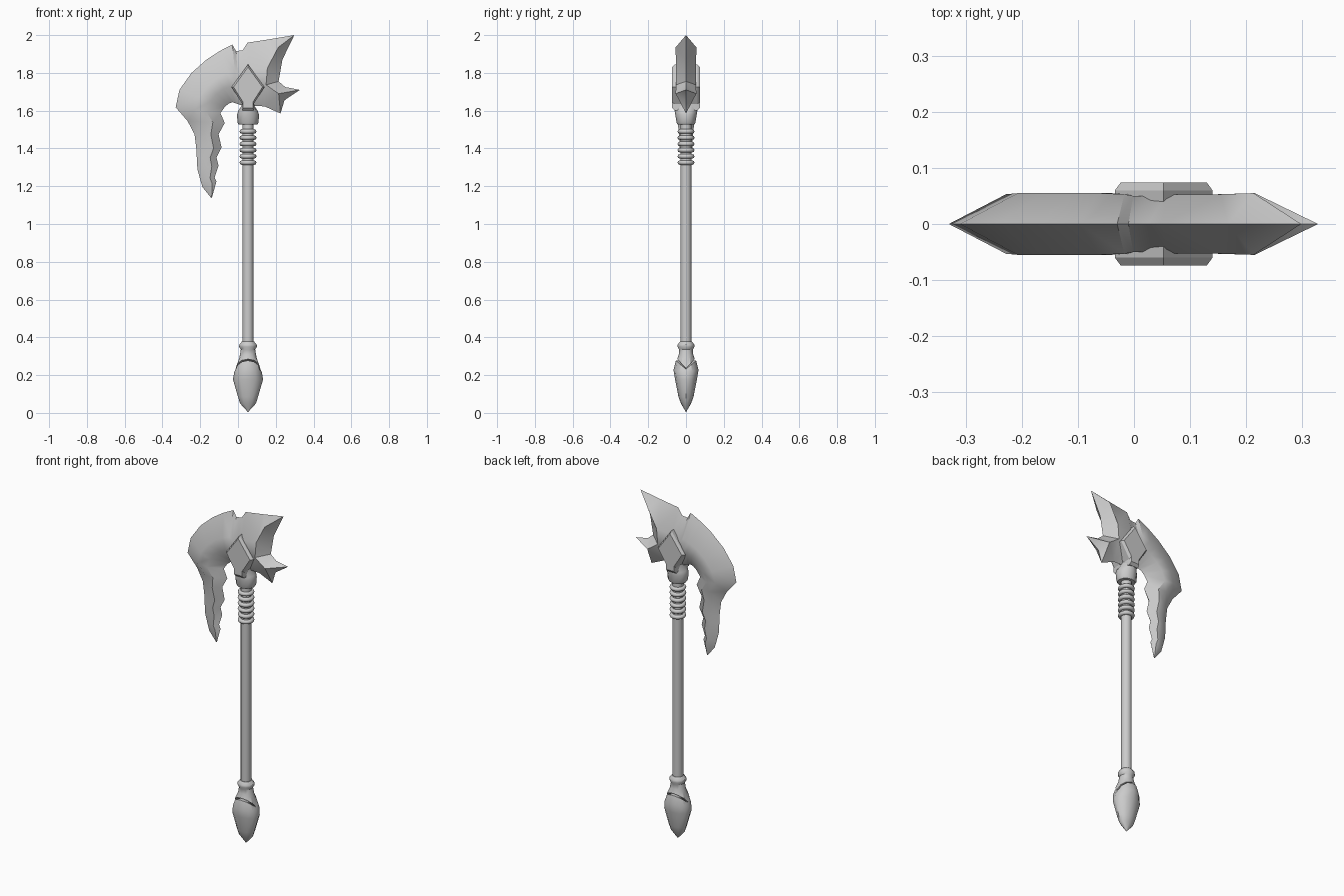
import bpy, bmesh, math

if "Cube" in bpy.data.objects:
    bpy.data.objects.remove(bpy.data.objects["Cube"])

CX = 0.053  # handle axis


def finish(bm, name, angle=35):
    bmesh.ops.remove_doubles(bm, verts=bm.verts, dist=0.0005)
    bmesh.ops.recalc_face_normals(bm, faces=bm.faces)
    mesh = bpy.data.meshes.new(name)
    bm.to_mesh(mesh)
    bm.free()
    ob = bpy.data.objects.new(name, mesh)
    bpy.context.collection.objects.link(ob)
    bpy.ops.object.select_all(action='DESELECT')
    ob.select_set(True)
    bpy.context.view_layer.objects.active = ob
    bpy.ops.object.shade_smooth_by_angle(angle=math.radians(angle))
    return ob


def loft(name, rings, sides=12, angle=35):
    """Stack of elliptical rings (z, rx, ry, rise towards front and back)."""
    bm = bmesh.new()
    loops = []
    for z, rx, ry, rise in rings:
        loops.append([bm.verts.new((CX + rx * math.cos(a), ry * math.sin(a), z + rise * abs(math.sin(a))))
                      for a in (2 * math.pi * i / sides for i in range(sides))])
    for lo, hi in zip(loops, loops[1:]):
        for i in range(sides):
            j = (i + 1) % sides
            bm.faces.new((lo[i], lo[j], hi[j], hi[i]))
    bm.faces.new(loops[0])
    bm.faces.new(loops[-1])
    return finish(bm, name, angle)


# Blade: sections from the tail tip to the back (outer x, z, inner x, z, half thickness)
sections = [
    (-.142, 1.138, -.138, 1.14, .002), (-.188, 1.195, -.114, 1.226, .018),
    (-.20, 1.235, -.124, 1.247, .02), (-.215, 1.29, -.103, 1.31, .025),
    (-.218, 1.345, -.114, 1.353, .027), (-.22, 1.395, -.087, 1.405, .033),
    (-.23, 1.475, -.103, 1.475, .036), (-.267, 1.545, -.07, 1.535, .045),
    (-.33, 1.618, -.093, 1.587, .053), (-.31, 1.71, -.07, 1.62, .055),
    (-.246, 1.80, -.05, 1.637, .055), (-.167, 1.87, -.03, 1.645, .055),
    (-.098, 1.915, -.015, 1.64, .055), (-.03, 1.95, 0, 1.635, .053),
    (-.01, 1.915, .01, 1.63, .05), (.025, 1.92, .04, 1.625, .05),
    (.05, 1.96, .07, 1.625, .053), (.167, 1.978, .14, 1.623, .053)]
bm = bmesh.new()
for s in (-1, 1):
    def vert(x, z, y=0):
        return bm.verts.new((x, s * y, z))

    def face(*vs):
        vs = list(dict.fromkeys(vs))
        if len(vs) > 2:
            bm.faces.new(vs)

    rows = []
    for xo, zo, xi, zi, h in sections:
        mix = lambda t: vert(xo + (xi - xo) * t, zo + (zi - zo) * t, h)
        rows.append([vert(xo, zo), mix(.43), mix(.68), vert(xi, zi)])
    for a, b in zip(rows, rows[1:]):
        for k in range(3):
            face(a[k], b[k], b[k + 1], a[k + 1])
    # Back horn and spikes: rim points paired with ridge points
    o, p1, p2, inner = rows[-1]
    horn, spike = vert(.213, 1.935, .055), vert(.215, 1.69, .055)
    d1, d2 = vert(.235, 1.87), vert(.215, 1.755)
    pairs = [(o, p1), (vert(.298, 2.0), horn), (d1, horn), (d1, p1), (d2, p1), (d2, p2), (d2, spike)]
    pairs += [(vert(x, z), spike) for x, z in ((.25, 1.725), (.328, 1.71), (.246, 1.655), (.225, 1.585))]
    pairs += [(inner, spike), (inner, p2)]
    for (a, b), (c, d) in zip(pairs, pairs[1:]):
        face(a, c, d, b)
finish(bm, "axe_blade")

# Chamfered diamond plate through the blade
bm = bmesh.new()
outline = [(0, .12), (.087, 0), (.03, -.09), (.03, -.125), (-.03, -.125), (-.03, -.09), (-.087, 0)]
loops = [[bm.verts.new((CX + x * f, y, 1.725 + z * f)) for x, z in outline]
         for y, f in ((-.074, .88), (-.06, 1), (.06, 1), (.074, .88))]
for a, b in zip(loops, loops[1:]):
    for i in range(7):
        j = (i + 1) % 7
        bm.faces.new((a[i], a[j], b[j], b[i]))
bm.faces.new(loops[0])
bm.faces.new(loops[-1])
finish(bm, "diamond_plate", 25)

# Head collar
loft("head_collar", [(1.528, .05, .046, 0), (1.537, .056, .05, 0), (1.58, .058, .057, 0),
                     (1.598, .052, .06, 0), (1.625, .034, .062, 0), (1.66, .03, .064, 0)])

# Shaft
loft("shaft", [(.3, .029, .029, 0), (1.56, .029, .029, 0)])

# Grip rings below the head
for i in range(6):
    bpy.ops.mesh.primitive_torus_add(major_radius=.033, minor_radius=.012, major_segments=20,
                                     minor_segments=8, location=(CX, 0, 1.325 + i * .033))
    ring = bpy.context.object
    ring.name = f"grip_ring_{i + 1}"
    bpy.ops.object.shade_smooth()

# Pommel sleeve with a pointed lower edge
loft("pommel_sleeve", [(.232, .04, .03, .05), (.235, .066, .046, .05), (.29, .046, .038, .02),
                       (.335, .038, .037, 0), (.35, .047, .045, 0), (.362, .046, .044, 0),
                       (.378, .032, .032, 0)])

# Pommel bulb ending in a point
loft("pommel_bulb", [(.005, .001, .001, 0), (.05, .042, .027, 0), (.085, .053, .04, 0),
                     (.178, .08, .058, 0), (.215, .073, .066, .012), (.232, .062, .054, .045),
                     (.235, .03, .03, .045)])
